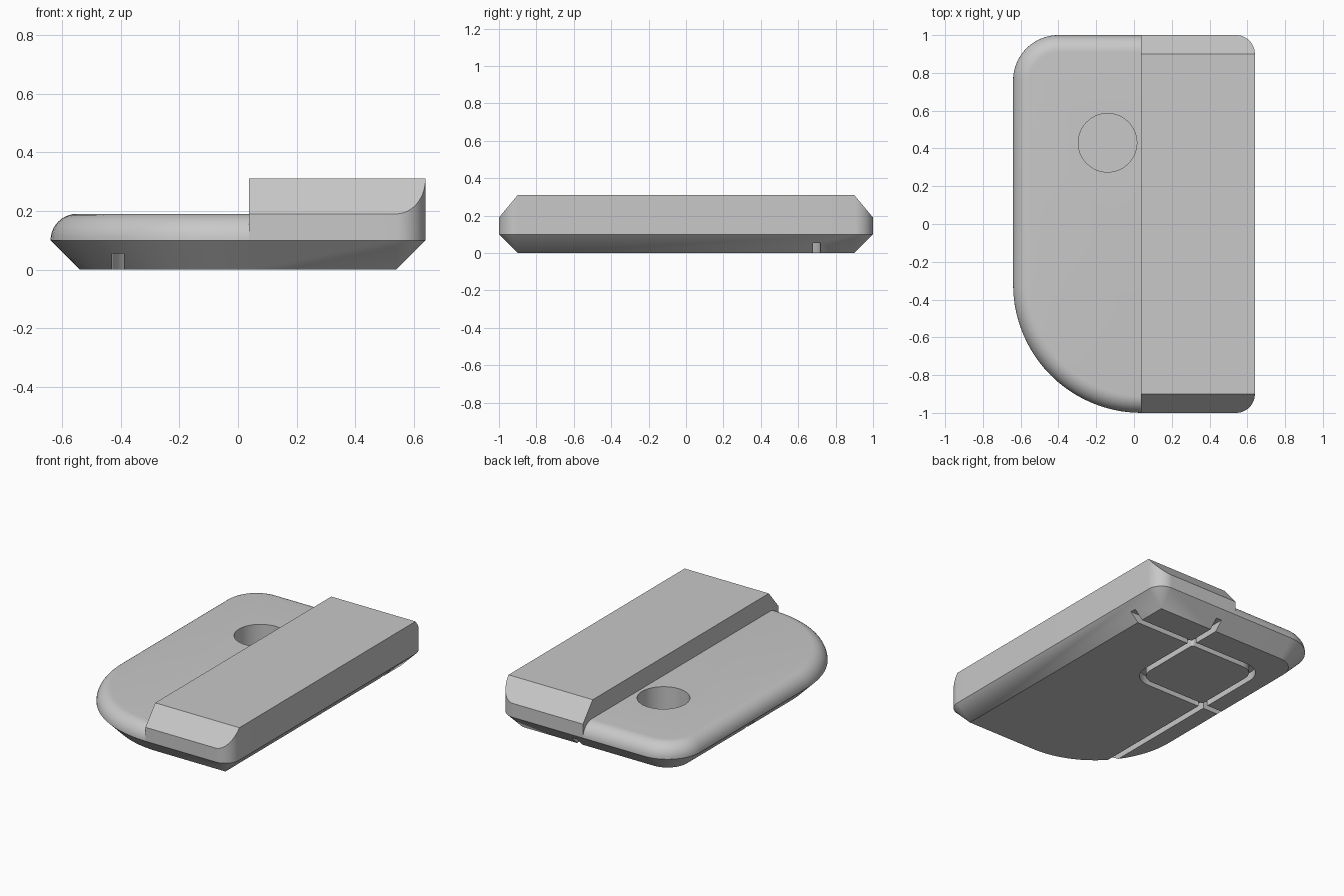
import bpy, bmesh
from math import sin, cos, pi, radians
from mathutils import Vector

cube = bpy.data.objects.get("Cube")
if cube:
    bpy.data.objects.remove(cube, do_unlink=True)

grey = bpy.data.materials.new("plain grey")
grey.use_nodes = True
COLOUR = (0.58, 0.58, 0.58, 1)
grey.diffuse_color = COLOUR
grey.node_tree.nodes["Principled BSDF"].inputs["Base Color"].default_value = COLOUR

SEAM = 0.0375                      # x where the raised block begins
WAIST, DECK, TOP = 0.1, 0.19, 0.31  # key heights
BODY = ((-0.64, -1), (0.64, 1), (0.1, 0.24, 0.68, 0.1))


def outline(shape, inset, z, steps=20):
    """Rounded rectangle, corners anticlockwise from the back left."""
    (x0, y0), (x1, y1), radii = shape
    signs = ((1, 1), (-1, 1), (-1, -1), (1, -1))
    points = []
    for i, (r, (sx, sy)) in enumerate(zip(radii, signs)):
        cx = x1 - r if sx > 0 else x0 + r
        cy = y1 - r if sy > 0 else y0 + r
        for k in range(steps + 1):
            a = (i + k / steps) * pi / 2
            points.append((cx + (r - inset) * cos(a), cy + (r - inset) * sin(a), z))
    return points


def loft(rings, closed=False):
    """Skin between rings; cap the ends, or join last to first."""
    bm = bmesh.new()
    loops = [[bm.verts.new(p) for p in ring] for ring in rings]
    pairs = list(zip(loops, loops[1:]))
    if closed:
        pairs.append((loops[-1], loops[0]))
    else:
        bm.faces.new(loops[0][::-1])
        bm.faces.new(loops[-1])
    for a, b in pairs:
        for i in range(len(a)):
            j = (i + 1) % len(a)
            bm.faces.new((a[i], a[j], b[j], b[i]))
    bmesh.ops.remove_doubles(bm, verts=bm.verts, dist=1e-5)
    return bm


def slice_off(bm, point, normal):
    bmesh.ops.bisect_plane(bm, geom=bm.verts[:] + bm.edges[:] + bm.faces[:],
                           plane_co=Vector(point), plane_no=Vector(normal).normalized(),
                           clear_outer=True)
    bmesh.ops.holes_fill(bm, edges=bm.edges[:], sides=0)


def make(name, bm):
    bmesh.ops.recalc_face_normals(bm, faces=bm.faces[:])
    mesh = bpy.data.meshes.new(name)
    bm.to_mesh(mesh)
    bm.free()
    mesh.materials.append(grey)
    obj = bpy.data.objects.new(name, mesh)
    bpy.context.collection.objects.link(obj)
    return obj


def activate(obj):
    bpy.ops.object.select_all(action='DESELECT')
    obj.select_set(True)
    bpy.context.view_layer.objects.active = obj


def cut(obj, cutter):
    cutter.hide_render = True
    mod = obj.modifiers.new("cut", 'BOOLEAN')
    mod.operation, mod.solver, mod.object = 'DIFFERENCE', 'EXACT', cutter
    activate(obj)
    bpy.ops.object.modifier_apply(modifier=mod.name)


def box(x0, x1, y0, y1, z0, z1):
    return loft([[(x0, y0, z), (x1, y0, z), (x1, y1, z), (x0, y1, z)] for z in (z0, z1)])


# Base with chamfered underside
base = make("base", loft([outline(BODY, WAIST, 0), outline(BODY, 0, WAIST)]))

# Lower deck with rounded upper edge
R = DECK - WAIST
arc = [i * pi / 20 for i in range(11)]
bm = loft([outline(BODY, R * (1 - cos(a)), WAIST + R * sin(a)) for a in arc])
slice_off(bm, (SEAM, 0, 0), (1, 0, 0))
deck = make("lower_deck", bm)

# Raised block with sloping ends
bm = loft([outline(BODY, 0, WAIST), outline(BODY, 0, TOP)])
slice_off(bm, (SEAM, 0, 0), (-1, 0, 0))
for side in (-1, 1):
    slice_off(bm, (0, side, DECK), (0, side * (TOP - DECK), 0.1))
block = make("raised_block", bm)

# Blind round socket
HX, HY, HR = -0.14, 0.43, 0.155
circle = [(HX + HR * cos(i * pi / 32), HY + HR * sin(i * pi / 32)) for i in range(64)]
socket = make("socket_cutter", loft([[(x, y, z) for x, y in circle] for z in (0.02, 0.4)]))
cut(base, socket)
cut(deck, socket)

# Cable grooves under the base: a loop around the socket and four runs outward
HALF, W, DEPTH, LOW = 0.27, 0.02, 0.055, -0.05
X0, X1, Y0, Y1 = HX - HALF, HX + HALF, HY - HALF, HY + HALF
path = ((X0, Y0), (X1, Y1), (0.04, 0.12, 0.04, 0.12))
cutters = [make("loop_cutter", loft([outline(path, d, z, 8) for d, z in
                                     ((-W, LOW), (-W, DEPTH), (W, DEPTH), (W, LOW))], True))]
runs = ((X1 - W, 0.8, Y1 - W, Y1 + W), (X1 - W, X1 + W, Y1 - W, 1.2),
        (-0.8, X0 + W, Y0 - W, Y0 + W), (X0 - W, X0 + W, -1.2, Y0 + W))
cutters += [make("run_cutter", box(*run, LOW, DEPTH)) for run in runs]
for cutter in cutters:
    cut(base, cutter)

for helper in cutters + [socket]:
    bpy.data.objects.remove(helper, do_unlink=True)

for part in (base, deck, block):
    activate(part)
    bpy.ops.object.shade_smooth_by_angle(angle=radians(30))
